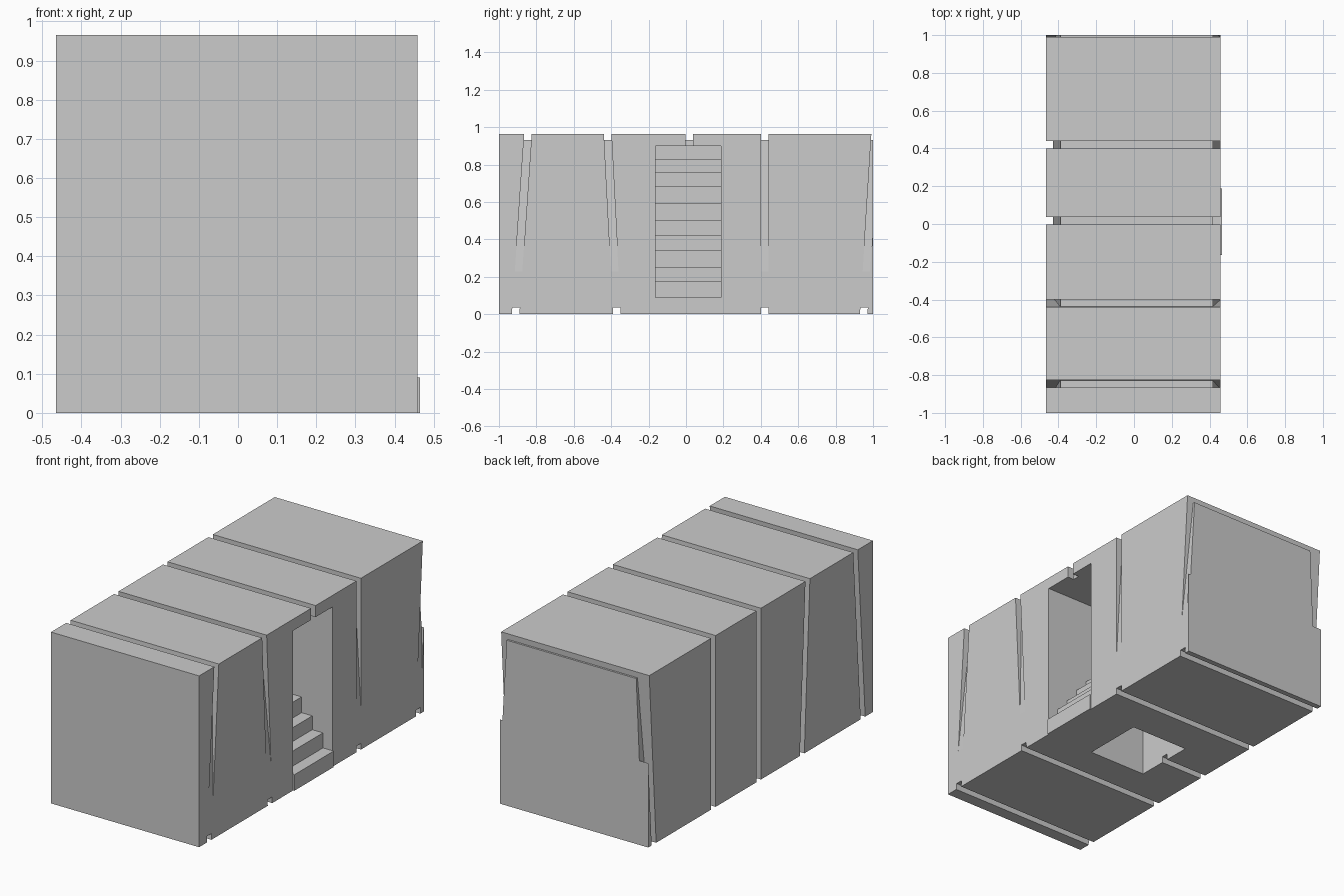
import bpy, bmesh

if "Cube" in bpy.data.objects:
    bpy.data.objects.remove(bpy.data.objects["Cube"])

H = 0.965
X0, X1 = -0.465, 0.458


def prism(name, profile, y0, y1, lean=0.0):
    """Extrude an (x, z) outline along y; lean shears it so y shifts with z."""
    bm = bmesh.new()
    a = [bm.verts.new((x, y0 + lean * z, z)) for x, z in profile]
    b = [bm.verts.new((x, y1 + lean * z, z)) for x, z in profile]
    bm.faces.new(a)
    bm.faces.new(b[::-1])
    n = len(a)
    for i in range(n):
        j = (i + 1) % n
        bm.faces.new((a[j], a[i], b[i], b[j]))
    bmesh.ops.recalc_face_normals(bm, faces=bm.faces)
    me = bpy.data.meshes.new(name)
    bm.to_mesh(me)
    bm.free()
    ob = bpy.data.objects.new(name, me)
    bpy.context.collection.objects.link(ob)
    return ob


def rect(x0, x1, z0, z1):
    return [(x0, z0), (x1, z0), (x1, z1), (x0, z1)]


def cut(target, cutter):
    cutter.hide_render = True
    mod = target.modifiers.new("cut", 'BOOLEAN')
    mod.operation = 'DIFFERENCE'
    mod.solver = 'EXACT'
    mod.object = cutter
    bpy.context.view_layer.objects.active = target
    bpy.ops.object.modifier_apply(modifier=mod.name)
    bpy.data.objects.remove(cutter)


# main block
block = prism("block", rect(X0, X1, 0, H), -1, 1)

# grooves wrapping the block, fading out low on the right side
groove = [(0.6, 1.1), (-0.6, 1.1), (-0.6, -0.1), (0.6, -0.1), (0.6, 0.035),
          (-0.428, 0.035), (-0.39, 0.932), (0.417, 0.932), (0.462, 0.16), (0.6, 0.16)]
for y_bottom, y_top in [(-0.911, -0.845), (-0.369, -0.419), (0.017, 0.017),
                        (0.42, 0.42), (0.95, 1.011)]:
    cut(block, prism("groove_cutter", groove, y_bottom - 0.02, y_bottom + 0.02,
                     (y_top - y_bottom) / H))

# stairwell
Y0, Y1, BACK = -0.163, 0.187, -0.2
cut(block, prism("stairwell_cutter", rect(BACK, 0.6, -0.1, 0.9), Y0, Y1))

# staircase with sloping underside
heights = [0.09, 0.175, 0.253, 0.342, 0.42, 0.503, 0.595, 0.687, 0.76, 0.83]
run = (0.465 - BACK) / len(heights)
outline = [(0.465, 0)]
for i, z in enumerate(heights):
    outline += [(0.465 - i * run, z), (0.465 - (i + 1) * run, z)]
outline += [(BACK, 0.45), (0.16, 0)]
prism("staircase", outline, Y0, Y1)
